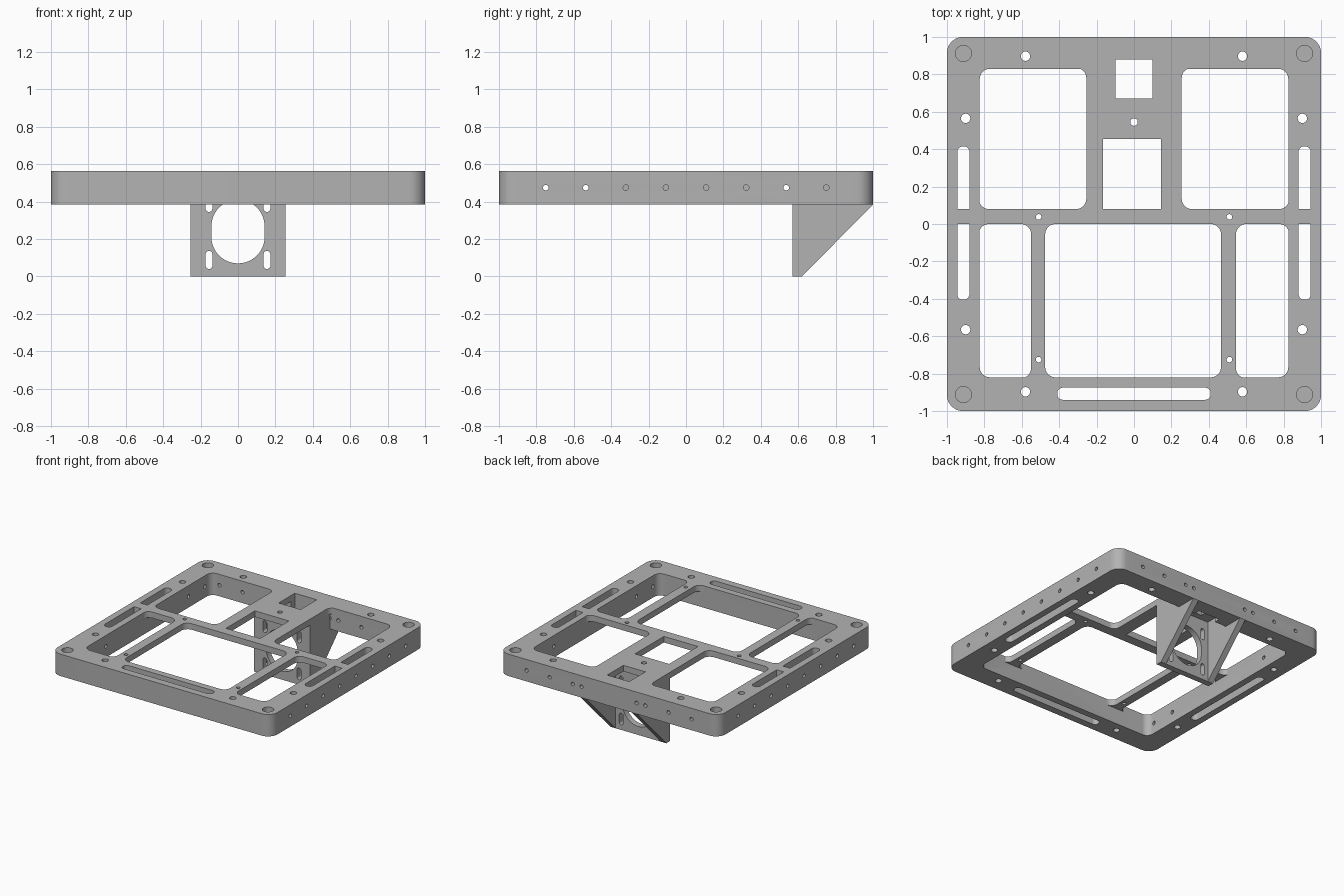
import bpy, bmesh
from math import cos, sin, pi

if "Cube" in bpy.data.objects:
    bpy.data.objects.remove(bpy.data.objects["Cube"])

grey = bpy.data.materials.new("matte grey")
grey.use_nodes = True
grey.diffuse_color = (0.45, 0.45, 0.45, 1)
grey.node_tree.nodes["Principled BSDF"].inputs["Base Color"].default_value = (0.45, 0.45, 0.45, 1)

BOTTOM, TOP = 0.385, 0.565
WEB = 0.515          # underside of the thin top web
HOLE_Z = 0.475       # height of the edge holes


def rounded(x0, x1, y0, y1, r=0.0, n=8):
    """Outline of a rectangle with rounded corners."""
    if r == 0:
        return [(x0, y0), (x1, y0), (x1, y1), (x0, y1)]
    pts = []
    corners = ((x1 - r, y1 - r), (x0 + r, y1 - r), (x0 + r, y0 + r), (x1 - r, y0 + r))
    for k, (cx, cy) in enumerate(corners):
        for i in range(n + 1):
            a = (k + i / n) * pi / 2
            p = (cx + r * cos(a), cy + r * sin(a))
            if not pts or abs(p[0] - pts[-1][0]) + abs(p[1] - pts[-1][1]) > 1e-5:
                pts.append(p)
    if abs(pts[0][0] - pts[-1][0]) + abs(pts[0][1] - pts[-1][1]) < 1e-5:
        pts.pop()
    return pts


def circle(x, y, r, n=24):
    return [(x + r * cos(2 * pi * i / n), y + r * sin(2 * pi * i / n)) for i in range(n)]


def solid(name, prisms, axis="z"):
    """One object from (outline, start, end) prisms extruded along an axis."""
    place = {"z": lambda u, v, w: (u, v, w),
             "y": lambda u, v, w: (u, w, v),
             "x": lambda u, v, w: (w, u, v)}[axis]
    bm = bmesh.new()
    for pts, a, b in prisms:
        low = [bm.verts.new(place(u, v, a)) for u, v in pts]
        high = [bm.verts.new(place(u, v, b)) for u, v in pts]
        bm.faces.new(low[::-1])
        bm.faces.new(high)
        for i in range(len(pts)):
            j = (i + 1) % len(pts)
            bm.faces.new((low[i], low[j], high[j], high[i]))
    bmesh.ops.recalc_face_normals(bm, faces=bm.faces)
    mesh = bpy.data.meshes.new(name)
    bm.to_mesh(mesh)
    bm.free()
    mesh.materials.append(grey)
    obj = bpy.data.objects.new(name, mesh)
    bpy.context.collection.objects.link(obj)
    return obj


def activate(obj):
    bpy.ops.object.select_all(action="DESELECT")
    obj.select_set(True)
    bpy.context.view_layer.objects.active = obj


def cut(obj, prisms, axis="z"):
    cutter = solid("cutter", prisms, axis)
    cutter.hide_render = True
    mod = obj.modifiers.new("cut", "BOOLEAN")
    mod.operation, mod.solver, mod.object = "DIFFERENCE", "EXACT", cutter
    activate(obj)
    bpy.ops.object.modifier_apply(modifier=mod.name)
    bpy.data.objects.remove(cutter)


def through(pts):
    return (pts, BOTTOM - 0.1, TOP + 0.1)


# Outer frame: deep ring with slots, screw holes and blind corner sockets
frame = solid("outer_frame", [(rounded(-1, 1, -1, 1, 0.085), BOTTOM, TOP)])
inner = rounded(-0.825, 0.825, -0.82, 0.83, 0.055)
holes = [through(inner), through(rounded(-0.41, 0.41, -0.94, -0.875, 0.03))]
for s in (-1, 1):
    x0, x1 = sorted((s * 0.88, s * 0.945))
    holes.append(through(rounded(x0, x1, -0.405, 0.415, 0.03)))
    for t in (-1, 1):
        holes.append((circle(s * 0.912, t * 0.912, 0.043, 32), 0.48, TOP + 0.1))
        holes.append(through(circle(s * 0.58, t * 0.897, 0.025)))
        holes.append(through(circle(s * 0.9, t * 0.565, 0.025)))
cut(frame, holes)
motor_notch = rounded(-0.1, 0.1, 0.67, 0.88)
cut(frame, [through(motor_notch)])

# Edge holes along both sides and the back
side_holes = []
for i in range(8):
    y = -0.75 + i * 0.2143
    depth = 0.7 if abs(y) > 0.45 else 0.91
    for s in (-1, 1):
        side_holes.append((circle(y, HOLE_Z, 0.015, 16), *sorted((s * depth, s * 1.1))))
cut(frame, side_holes, "x")
back_holes = [(circle(s * x, HOLE_Z, 0.015, 16), 0.8, 1.1)
              for s in (-1, 1) for x in (0.25, 0.33, 0.54, 0.75)]
cut(frame, back_holes, "y")

# Thin top web: cross bar, two long bars and the centre panel
web = solid("top_web", [(inner, WEB, TOP)])
openings = [
    rounded(-0.83, -0.55, -0.825, 0, 0.055),
    rounded(-0.475, 0.465, -0.82, 0, 0.055),
    rounded(0.545, 0.83, -0.825, 0, 0.055),
    rounded(-0.83, -0.255, 0.08, 0.835, 0.055),
    rounded(0.255, 0.83, 0.08, 0.835, 0.055),
    rounded(-0.165, 0.145, 0.08, 0.455),
    motor_notch,
    circle(0, 0.545, 0.02),
]
for s in (-1, 1):
    openings += [circle(s * 0.51, 0.038, 0.015, 16), circle(s * 0.51, -0.725, 0.015, 16)]
cut(web, [through(p) for p in openings])

# Ends of the cross bar bridging the side slots
for side, s in (("left", 1), ("right", -1)):
    x0, x1 = sorted((s * 0.88, s * 0.945))
    solid(side + "_cross_bar_end", [(rounded(x0, x1, 0, 0.08), WEB, TOP)])

# Hanging motor bracket: slotted face plate with two triangular gussets
plate = solid("bracket_plate", [(rounded(-0.255, 0.255, 0, WEB), 0.57, 0.62)], "y")
plate_holes = [(rounded(-0.142, 0.142, 0.07, 0.41, 0.1415, 12), 0.5, 0.7)]
for x in (-0.155, 0.155):
    for z in (0.04, 0.345):
        plate_holes.append((rounded(x - 0.018, x + 0.018, z, z + 0.097, 0.0178), 0.5, 0.7))
cut(plate, plate_holes, "y")
gusset = [(0.62, 0), (1, BOTTOM), (0.83, BOTTOM), (0.83, WEB), (0.62, WEB)]
for side, s in (("left", 1), ("right", -1)):
    x0, x1 = sorted((s * 0.205, s * 0.255))
    solid(side + "_gusset", [(gusset, x0, x1)], "x")

# Smooth the rounded corners and bores, keeping edges sharp
for obj in (frame, web, plate):
    activate(obj)
    bpy.ops.object.shade_smooth_by_angle(angle=pi / 6)
